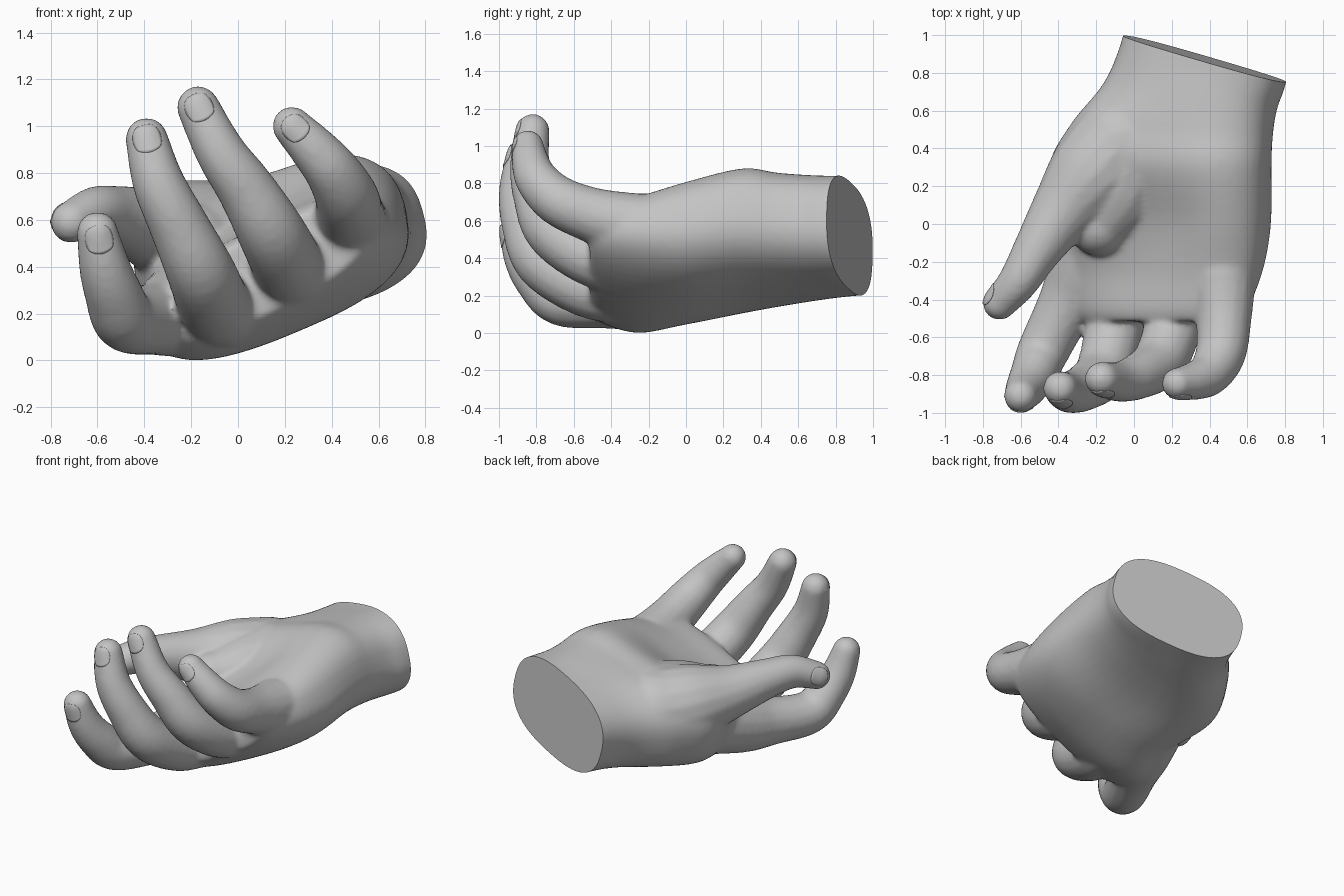
import bpy, bmesh, math
from mathutils import Vector

cube = bpy.data.objects.get("Cube")
if cube:
    bpy.data.objects.remove(cube, do_unlink=True)

# One plain clay material
clay = bpy.data.materials.new("clay_grey")
clay.use_nodes = True
clay.diffuse_color = (0.55, 0.55, 0.55, 1)
bsdf = clay.node_tree.nodes["Principled BSDF"]
bsdf.inputs["Base Color"].default_value = (0.55, 0.55, 0.55, 1)
bsdf.inputs["Roughness"].default_value = 0.7


def spline(rows, steps):
    """Catmull-Rom interpolation of rows of numbers."""
    pts = [rows[0]] + list(rows) + [rows[-1]]
    out = []
    for i in range(1, len(pts) - 2):
        p0, p1, p2, p3 = pts[i - 1:i + 3]
        for k in range(steps):
            t = k / steps
            out.append([0.5 * (2 * b + (c - a) * t + (2 * a - 5 * b + 4 * c - d) * t * t
                               + (3 * b - a - 3 * c + d) * t ** 3)
                        for a, b, c, d in zip(p0, p1, p2, p3)])
    out.append(list(rows[-1]))
    return out


def add_loft(bm, sections, n=48):
    """Skin rings: y, centre x, centre z, half width, half thickness, tilt, hollow, shear."""
    rings = []
    for y, cx, cz, a, b, tilt, hollow, shear in spline(sections, 5):
        ca, sa = math.cos(math.radians(tilt)), math.sin(math.radians(tilt))
        ring = []
        for i in range(n):
            t = 2 * math.pi * i / n
            c, s = math.cos(t), math.sin(t)
            u = a * math.copysign(abs(c) ** 0.78, c)
            v = b * math.copysign(abs(s) ** 0.78, s)
            if v > 0:                                   # cupped palm
                v *= 1 - hollow * math.exp(-(c / 0.45) ** 2)
            x, z = u * ca - v * sa, u * sa + v * ca
            ring.append(bm.verts.new((cx + x, y - shear * x - 0.2 * shear * z, cz + z)))
        rings.append(ring)
    for r0, r1 in zip(rings, rings[1:]):
        for i in range(n):
            j = (i + 1) % n
            bm.faces.new((r0[i], r0[j], r1[j], r1[i]))
    bm.faces.new(rings[0][::-1])
    bm.faces.new(rings[-1])


def add_tube(bm, path):
    """Tapered tube along x, y, z, radius rows, with round ends."""
    cu = bpy.data.curves.new("tube_path", 'CURVE')
    cu.dimensions = '3D'
    cu.bevel_depth = 1
    cu.bevel_resolution = 6
    cu.use_fill_caps = True
    rows = spline(path, 6)
    sp = cu.splines.new('POLY')
    sp.points.add(len(rows) - 1)
    for p, (x, y, z, r) in zip(sp.points, rows):
        p.co = (x, y, z, 1)
        p.radius = r
    ob = bpy.data.objects.new("tube_path", cu)
    bpy.context.collection.objects.link(ob)
    dg = bpy.context.evaluated_depsgraph_get()
    me = bpy.data.meshes.new_from_object(ob.evaluated_get(dg))
    bm.from_mesh(me)
    bpy.data.objects.remove(ob, do_unlink=True)
    bpy.data.meshes.remove(me)
    for x, y, z, r in (path[0], path[-1]):
        res = bmesh.ops.create_uvsphere(bm, u_segments=20, v_segments=12, radius=r)
        bmesh.ops.translate(bm, verts=res["verts"], vec=(x, y, z))


# Palm, heel of the hand and wrist
palm = [
    (-0.515, 0.12, 0.38, 0.46, 0.16, 27, 0, 0),
    (-0.45, 0.12, 0.37, 0.52, 0.20, 27, 0.04, 0),
    (-0.25, 0.14, 0.367, 0.575, 0.255, 26, 0.15, 0),
    (0.0, 0.175, 0.43, 0.565, 0.312, 22, 0.26, 0),
    (0.3, 0.14, 0.497, 0.595, 0.341, 17, 0.17, 0),
    (0.5, 0.20, 0.503, 0.54, 0.318, 16, 0.08, 0.05),
    (0.68, 0.30, 0.51, 0.46, 0.30, 17, 0, 0.15),
    (0.86, 0.37, 0.52, 0.432, 0.295, 15, 0, 0.28),
    (1.08, 0.41, 0.53, 0.435, 0.295, 15, 0, 0.28),
]

# Fleshy pad at the base of the thumb: x, y, z, radius
thumb_pad = [(0.0, 0.38, 0.53, 0.24), (-0.09, 0.15, 0.51, 0.22), (-0.19, -0.01, 0.51, 0.16)]

# Digits from root to tip: x, y, z, radius; last value is the back-of-nail direction
BACK = (0, -1, 0.1)
digits = {
    "index": ([(-0.15, 0.08, 0.30, 0.20), (-0.27, -0.24, 0.205, 0.185), (-0.365, -0.44, 0.175, 0.153),
               (-0.48, -0.67, 0.175, 0.138), (-0.53, -0.79, 0.28, 0.125), (-0.57, -0.865, 0.40, 0.11),
               (-0.60, -0.91, 0.545, 0.09)], BACK),
    "middle": ([(-0.06, -0.30, 0.22, 0.18), (-0.10, -0.53, 0.24, 0.158), (-0.16, -0.77, 0.38, 0.147),
                (-0.255, -0.86, 0.58, 0.127), (-0.34, -0.89, 0.76, 0.112), (-0.39, -0.87, 0.945, 0.092)], BACK),
    "ring": ([(0.22, -0.30, 0.36, 0.17), (0.21, -0.52, 0.41, 0.155), (0.14, -0.72, 0.55, 0.145),
              (0.035, -0.80, 0.73, 0.125), (-0.075, -0.835, 0.89, 0.108), (-0.17, -0.82, 1.08, 0.092)], BACK),
    "little": ([(0.47, -0.28, 0.57, 0.18), (0.475, -0.50, 0.63, 0.149), (0.46, -0.68, 0.705, 0.135),
                (0.40, -0.79, 0.81, 0.118), (0.32, -0.83, 0.905, 0.103), (0.23, -0.845, 1.00, 0.085)], BACK),
    "thumb": ([(-0.06, 0.42, 0.49, 0.275), (-0.23, 0.24, 0.53, 0.245), (-0.38, 0.06, 0.57, 0.175),
               (-0.52, -0.15, 0.62, 0.128), (-0.61, -0.30, 0.635, 0.108), (-0.712, -0.42, 0.59, 0.09)],
              (-0.7, 0.4, 0.2)),
}

bm = bmesh.new()
add_loft(bm, palm)
add_tube(bm, thumb_pad)
for path, _ in digits.values():
    add_tube(bm, path)
bmesh.ops.remove_doubles(bm, verts=bm.verts, dist=1e-5)
bmesh.ops.recalc_face_normals(bm, faces=bm.faces)
mesh = bpy.data.meshes.new("hand")
bm.to_mesh(mesh)
bm.free()
hand = bpy.data.objects.new("hand", mesh)
bpy.context.collection.objects.link(hand)

# Fuse the parts into one skin and soften the joins
fuse = hand.modifiers.new("fuse", 'REMESH')
fuse.mode = 'VOXEL'
fuse.voxel_size = 0.016
soft = hand.modifiers.new("soften", 'SMOOTH')
soft.factor = 0.5
soft.iterations = 10
dg = bpy.context.evaluated_depsgraph_get()
skin = bpy.data.meshes.new_from_object(hand.evaluated_get(dg))
hand.modifiers.clear()

# Flat slanted cut across the wrist
bm = bmesh.new()
bm.from_mesh(skin)
cut = bmesh.ops.bisect_plane(bm, geom=bm.verts[:] + bm.edges[:] + bm.faces[:],
                             plane_co=(0.38, 0.873, 0.52), plane_no=(0.28, 1, 0.055),
                             clear_outer=True)
rim = [e for e in cut["geom_cut"] if isinstance(e, bmesh.types.BMEdge)]
bmesh.ops.contextual_create(bm, geom=rim)
bmesh.ops.recalc_face_normals(bm, faces=bm.faces)
bm.to_mesh(skin)
bm.free()
hand.data = skin
skin.materials.clear()
skin.materials.append(clay)


def smooth(ob, angle):
    bpy.ops.object.select_all(action='DESELECT')
    ob.select_set(True)
    bpy.context.view_layer.objects.active = ob
    bpy.ops.object.shade_smooth_by_angle(angle=math.radians(angle))


smooth(hand, 50)

# Nails: thin rounded plates wrapped onto the finger ends
for name, (path, back) in digits.items():
    tip, prev = Vector(path[-1][:3]), Vector(path[-2][:3])
    r = path[-1][3]
    d = (tip - prev).normalized()
    n = Vector(back)
    n = (n - d * n.dot(d)).normalized()
    side = d.cross(n)
    bm = bmesh.new()
    bmesh.ops.create_grid(bm, x_segments=10, y_segments=10, size=1)
    for v in bm.verts:
        x, y = v.co.x, v.co.y
        s = x * math.sqrt(1 - 0.45 * y * y) * 0.72
        l = y * math.sqrt(1 - 0.45 * x * x) * 0.75 * r
        v.co = tip + (side * math.sin(s) + n * math.cos(s)) * r + d * l
    me = bpy.data.meshes.new(name + "_nail")
    bm.to_mesh(me)
    bm.free()
    me.materials.append(clay)
    nail = bpy.data.objects.new(name + "_nail", me)
    bpy.context.collection.objects.link(nail)
    wrap = nail.modifiers.new("wrap", 'SHRINKWRAP')
    wrap.target = hand
    wrap.wrap_method = 'NEAREST_SURFACEPOINT'
    wrap.wrap_mode = 'ABOVE_SURFACE'
    wrap.offset = 0.001
    thick = nail.modifiers.new("thickness", 'SOLIDIFY')
    thick.thickness = 0.005
    thick.offset = 0
    smooth(nail, 40)
